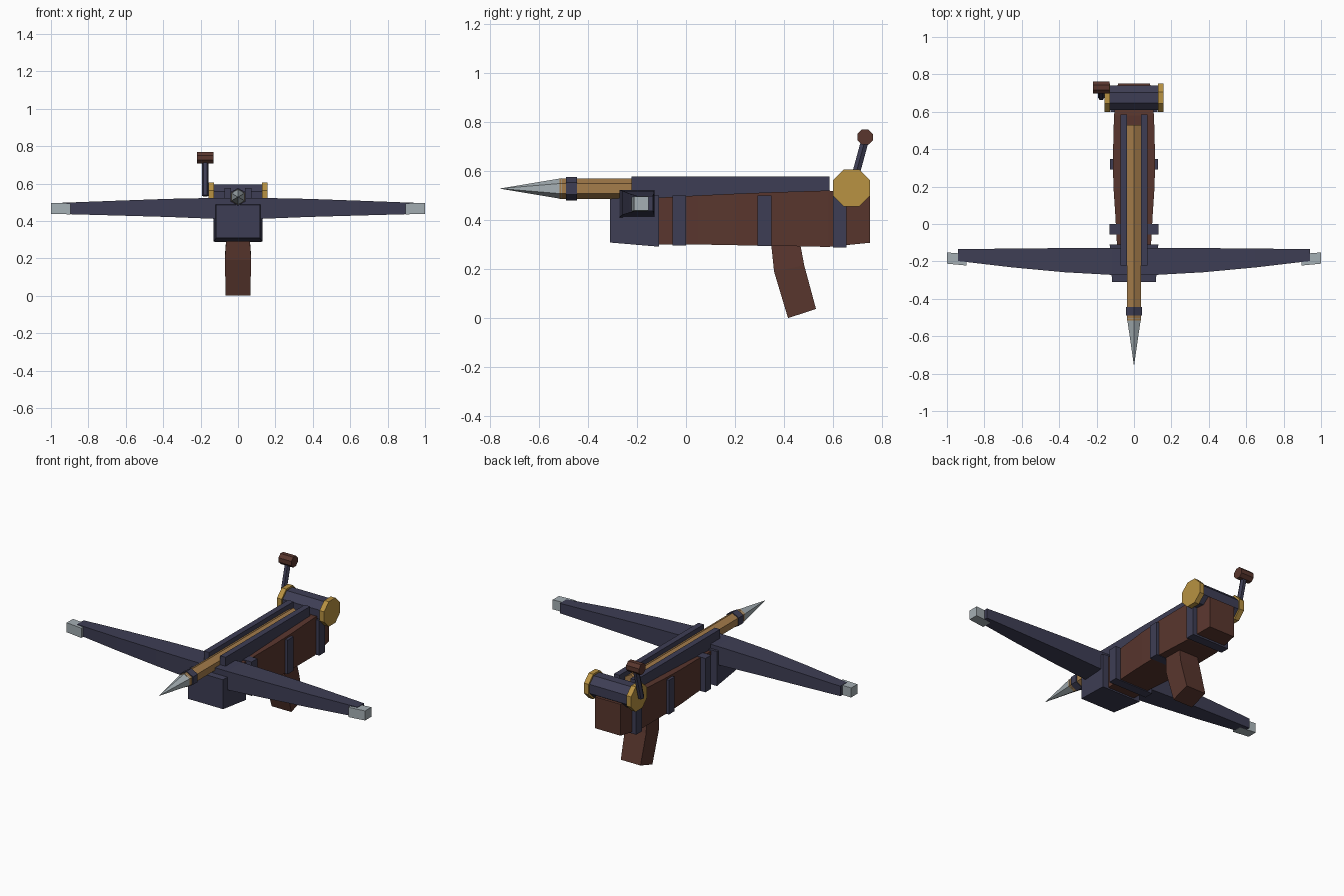
import bpy, bmesh, math
from mathutils import Vector

if "Cube" in bpy.data.objects:
    bpy.data.objects.remove(bpy.data.objects["Cube"], do_unlink=True)


def material(name, rgb):
    m = bpy.data.materials.new(name)
    m.use_nodes = True
    color = (*rgb, 1)
    m.diffuse_color = color
    m.node_tree.nodes["Principled BSDF"].inputs["Base Color"].default_value = color
    return m


iron = material("dark iron", (0.048, 0.048, 0.09))
brown = material("dark wood", (0.1, 0.037, 0.027))
brass = material("brass", (0.48, 0.287, 0.054))
shaft_wood = material("light wood", (0.376, 0.205, 0.07))
steel = material("steel", (0.376, 0.429, 0.456))


def loft(name, rings, mat):
    """Skin equal-sized rings of points and cap both ends."""
    bm = bmesh.new()
    loops = [[bm.verts.new(p) for p in ring] for ring in rings]
    n = len(loops[0])
    for a, b in zip(loops, loops[1:]):
        for i in range(n):
            j = (i + 1) % n
            bm.faces.new((a[i], a[j], b[j], b[i]))
    bm.faces.new(loops[0])
    bm.faces.new(loops[-1])
    bmesh.ops.remove_doubles(bm, verts=bm.verts, dist=0.0002)
    bmesh.ops.recalc_face_normals(bm, faces=bm.faces)
    mesh = bpy.data.meshes.new(name)
    bm.to_mesh(mesh)
    bm.free()
    mesh.materials.append(mat)
    obj = bpy.data.objects.new(name, mesh)
    bpy.context.collection.objects.link(obj)
    return obj


def rect_y(y, half, z0, z1):
    return [(-half, y, z0), (half, y, z0), (half, y, z1), (-half, y, z1)]


def rect_x(x, y0, y1, z0, z1):
    return [(x, y0, z0), (x, y1, z0), (x, y1, z1), (x, y0, z1)]


def box(name, x0, x1, y0, y1, z0, z1, mat):
    return loft(name, [rect_x(x, y0, y1, z0, z1) for x in (x0, x1)], mat)


def rod(name, start, end, r0, r1, sides, mat, turn=0.0):
    """Faceted rod or cone between two points."""
    start, end = Vector(start), Vector(end)
    axis = (end - start).normalized()
    u = Vector((1, 0, 0)) if abs(axis.x) < 0.9 else Vector((0, 1, 0))
    v = axis.cross(u)
    rings = []
    for c, r in ((start, r0), (end, r1)):
        angles = [turn + 2 * math.pi * i / sides for i in range(sides)]
        rings.append([c + r * (math.cos(a) * u + math.sin(a) * v) for a in angles])
    return loft(name, rings, mat)


# Wooden stock
stock = [(-0.13, 0.09, 0.3, 0.49), (0.05, 0.1, 0.3, 0.5), (0.2, 0.11, 0.297, 0.507),
         (0.35, 0.113, 0.295, 0.513), (0.58, 0.107, 0.29, 0.52), (0.75, 0.086, 0.307, 0.497)]
loft("stock", [rect_y(*s) for s in stock], brown)

# Handle under the stock
handle = [(0.347, 0.465, 0.305, 0.305, 0.063), (0.359, 0.482, 0.19, 0.215, 0.07),
          (0.416, 0.53, 0.0, 0.037, 0.066)]
loft("handle", [[(-w, y0, z0), (w, y0, z0), (w, y1, z1), (-w, y1, z1)]
                for y0, y1, z0, z1, w in handle], brown)

# Iron nose block and bands around the stock
loft("nose_block", [rect_y(-0.31, 0.117, 0.308, 0.486), rect_y(-0.11, 0.13, 0.291, 0.5)], iron)
for name, y, half, z0 in (("front_band", -0.028, 0.13, 0.295), ("middle_band", 0.32, 0.129, 0.293),
                          ("rear_band", 0.627, 0.125, 0.287)):
    box(name, -half, half, y - 0.028, y + 0.028, z0, 0.5, iron)

# Bow: one side of the sections, mirrored into a full span
limb = [(0.12, -0.272, -0.128, 0.411, 0.523), (0.37, -0.258, -0.129, 0.421, 0.518),
        (0.65, -0.232, -0.131, 0.429, 0.508), (0.94, -0.198, -0.135, 0.437, 0.497)]
span = [(-s[0], *s[1:]) for s in reversed(limb)] + limb
loft("bow", [rect_x(*s) for s in span], iron)
for side, name in ((1, "left_bow_tip"), (-1, "right_bow_tip")):
    loft(name, [rect_x(side * 0.895, -0.222, -0.16, 0.435, 0.494),
                rect_x(side * 1.0, -0.212, -0.152, 0.438, 0.496)], steel)

# Guide rails
for side, name in ((1, "left_rail"), (-1, "right_rail")):
    box(name, side * 0.037, side * 0.073, -0.223, 0.585, 0.47, 0.577, iron)

# Bolt
bolt_z = 0.528
for name, y0, y1, r0, r1, mat in (("bolt_shaft", -0.515, 0.53, 0.042, 0.042, shaft_wood),
                                  ("bolt_collar", -0.49, -0.445, 0.048, 0.048, iron),
                                  ("bolt_head", -0.76, -0.505, 0.0, 0.0425, steel)):
    rod(name, (0, y0, bolt_z), (0, y1, bolt_z), r0, r1, 6, mat, math.pi / 6)

# Winch drum with brass end caps
winch_y, winch_z, eighth = 0.675, 0.53, math.pi / 8
rod("winch_drum", (-0.14, winch_y, winch_z), (0.14, winch_y, winch_z), 0.071, 0.071, 8, iron, eighth)
for side, name in ((1, "left_winch_cap"), (-1, "right_winch_cap")):
    rod(name, (side * 0.127, winch_y, winch_z), (side * 0.158, winch_y, winch_z),
        0.082, 0.082, 8, brass, eighth)

# Crank
rod("crank_arm", (-0.175, 0.678, 0.535), (-0.175, 0.73, 0.725), 0.018, 0.018, 6, iron)
rod("crank_grip", (-0.218, 0.73, 0.738), (-0.132, 0.73, 0.738), 0.034, 0.034, 8, brown, eighth)
